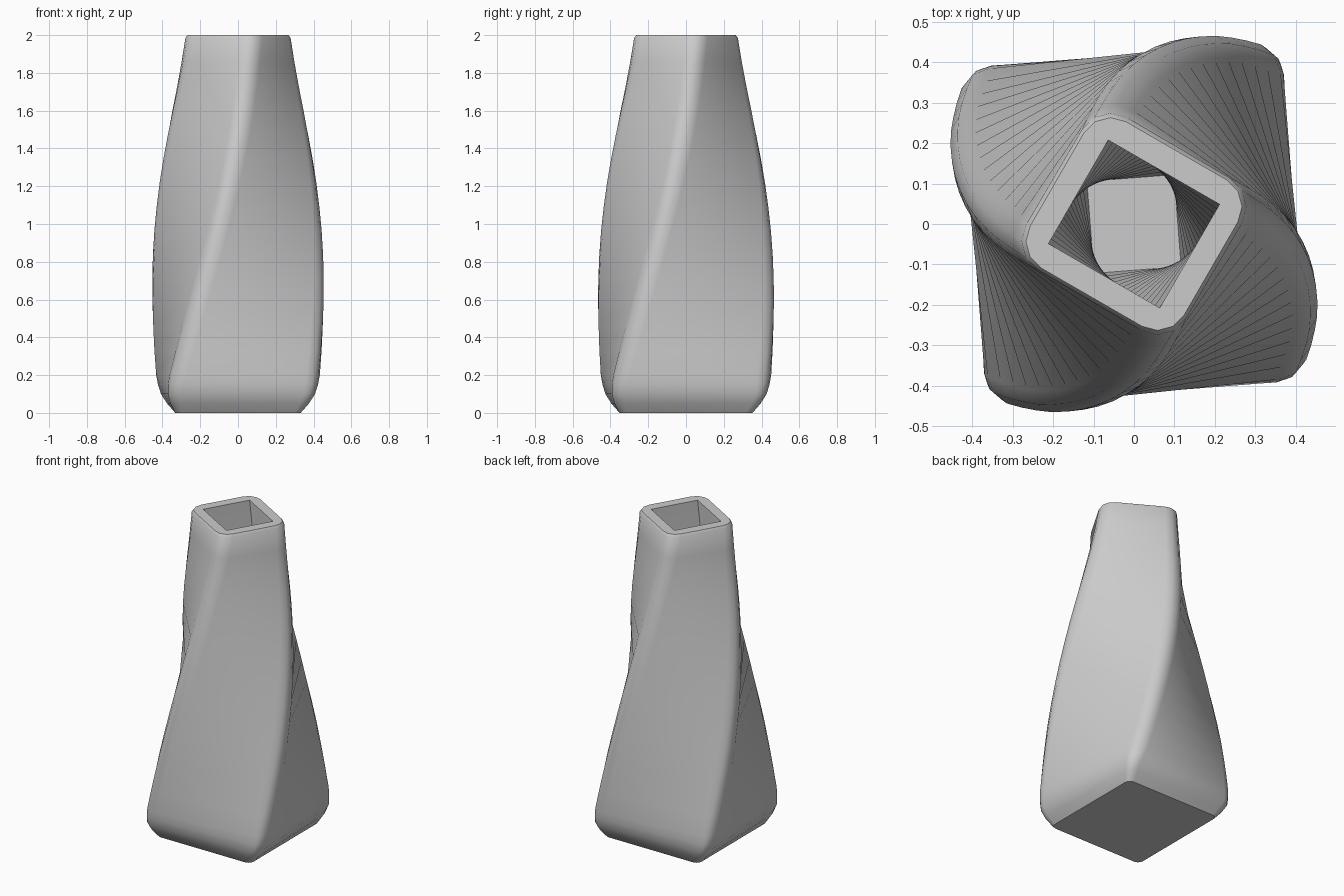
import bpy, bmesh, math

if "Cube" in bpy.data.objects:
    bpy.data.objects.remove(bpy.data.objects["Cube"])

TWIST = math.radians(30)      # twist per unit of height
HX, HY = 0.40, 0.42           # half sizes at the shoulder above the foot
SEG = 3                       # segments of each rounded corner
N = 14                        # levels along the twisted body

# taper of the square section: (height, scale)
TAPER = [(0.0, 1.01), (0.2, 1.0), (0.4, 0.968), (0.6, 0.935), (0.8, 0.893),
         (1.0, 0.845), (1.2, 0.79), (1.4, 0.728), (1.6, 0.66), (1.8, 0.592),
         (2.0, 0.543)]


def scale_at(z):
    for (z0, s0), (z1, s1) in zip(TAPER, TAPER[1:]):
        if z <= z1 + 1e-6:
            return s0 + (s1 - s0) * (z - z0) / (z1 - z0)
    return TAPER[-1][1]


def section(bm, z, a, b, radius):
    """Twisted rectangle with rounded (or sharp) corners, as a list of verts."""
    ct, st = math.cos(TWIST * z), math.sin(TWIST * z)
    verts = []
    for k, (sx, sy) in enumerate([(1, 1), (-1, 1), (-1, -1), (1, -1)]):
        for i in range(SEG + 1 if radius else 1):
            t = math.pi / 2 * (k + i / SEG)
            x, y = sx * a, sy * b
            if radius:
                x += radius * (math.cos(t) - sx)
                y += radius * (math.sin(t) - sy)
            verts.append(bm.verts.new((x * ct - y * st, x * st + y * ct, z)))
    return verts


def outer(bm, z, inset, radius):
    s = scale_at(z)
    return section(bm, z, HX * s - inset, HY * s - inset, radius)


def bridge(bm, p, q):
    n = len(p)
    for i in range(n):
        j = (i + 1) % n
        bm.faces.new((p[i], p[j], q[j], q[i]))


bm = bmesh.new()

# rounded foot
rings = [outer(bm, z, d, r) for z, d, r in
         [(0, 0.072, 0.035), (0.05, 0.036, 0.05), (0.10, 0.012, 0.06),
          (0.15, 0.003, 0.075)]]
bm.faces.new(rings[0])

# twisted body and rim chamfer
rings += [outer(bm, 0.2 + 1.785 * i / N, 0, 0.082) for i in range(N + 1)]
rings.append(outer(bm, 2.0, 0.008, 0.076))
for lo, hi in zip(rings, rings[1:]):
    bridge(bm, lo, hi)

# twisted shaft that narrows downwards, with its floor
M = 14
shaft = []
for i in range(M + 1):
    f = i / M
    shaft.append(section(bm, 2.0 - 1.85 * f, 0.148 - 0.04 * f, 0.159 - 0.045 * f, 0))
for hi, lo in zip(shaft, shaft[1:]):
    bridge(bm, hi, lo)
bm.faces.new(shaft[-1])

# flat lip
rim, w = rings[-1], SEG + 1
for k in range(4):
    n = (k + 1) % 4
    c, d = shaft[0][k], shaft[0][n]
    for i in range(SEG):
        bm.faces.new((rim[k * w + i], rim[k * w + i + 1], c))
    bm.faces.new((rim[k * w + SEG], rim[n * w], d, c))

bmesh.ops.recalc_face_normals(bm, faces=bm.faces)
mesh = bpy.data.meshes.new("twisted_vase")
bm.to_mesh(mesh)
bm.free()
vase = bpy.data.objects.new("twisted_vase", mesh)
bpy.context.collection.objects.link(vase)
bpy.context.view_layer.objects.active = vase
vase.select_set(True)
bpy.ops.object.shade_smooth_by_angle(angle=math.radians(35))
